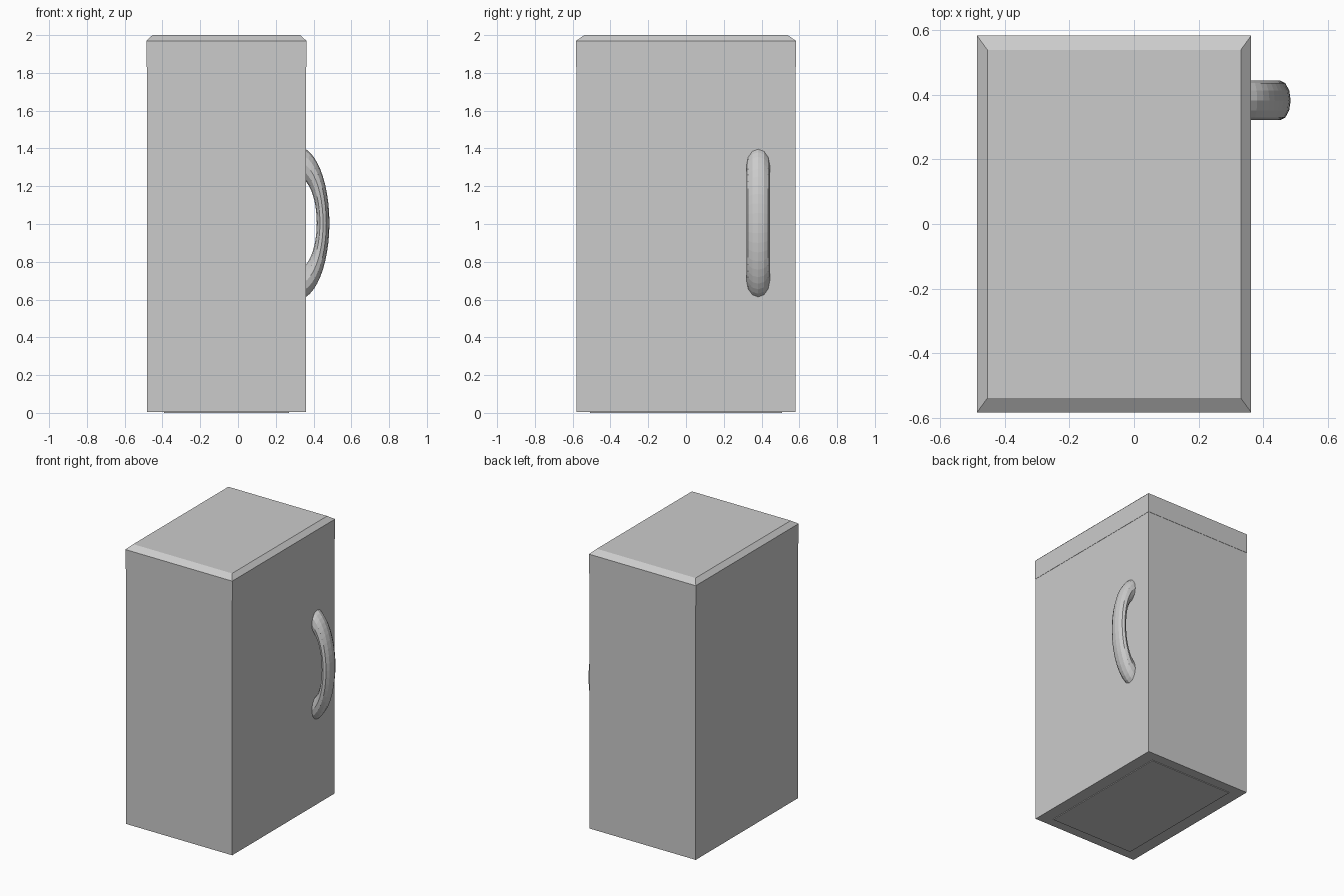
import bpy, bmesh
from math import pi

if "Cube" in bpy.data.objects:
    bpy.data.objects.remove(bpy.data.objects["Cube"])

CX = -0.0615          # centre of the cabinet in x (the handle sticks out to +x)
HX, HY = 0.4235, 0.582


def frustum(name, hx, hy, levels):
    """Closed box built from rectangular rings; levels = (z, inset_x, inset_y)."""
    bm = bmesh.new()
    rings = []
    for z, ix, iy in levels:
        a, b = hx - ix, hy - iy
        rings.append([bm.verts.new((CX + sx * a, sy * b, z))
                      for sx, sy in ((-1, -1), (1, -1), (1, 1), (-1, 1))])
    for lo, hi in zip(rings, rings[1:]):
        for i in range(4):
            j = (i + 1) % 4
            bm.faces.new((lo[i], lo[j], hi[j], hi[i]))
    bm.faces.new(rings[0][::-1])
    bm.faces.new(rings[-1])
    mesh = bpy.data.meshes.new(name)
    bm.to_mesh(mesh)
    bm.free()
    ob = bpy.data.objects.new(name, mesh)
    bpy.context.collection.objects.link(ob)
    return ob


# thin foot plate under the cabinet
frustum("base_plate", 0.331, 0.508, [(0, 0, 0), (0.006, 0, 0)])

# main cabinet, a hair narrower than the lid
frustum("cabinet_body", HX - 0.002, HY - 0.002, [(0.005, 0, 0), (1.83, 0, 0)])

# lid with sloped top edges
frustum("cabinet_lid", HX, HY, [(1.83, 0, 0), (1.97, 0, 0), (2.0, 0.032, 0.044)])

# handle: stretched torus half sunk into the right side
bpy.ops.mesh.primitive_torus_add(major_segments=48, minor_segments=12,
                                 major_radius=1, minor_radius=0.25,
                                 rotation=(pi / 2, 0, 0),
                                 location=(0.3165, 0.382, 1.005))
handle = bpy.context.object
handle.name = "door_handle"
handle.scale = (0.134, 0.324, 0.246)
